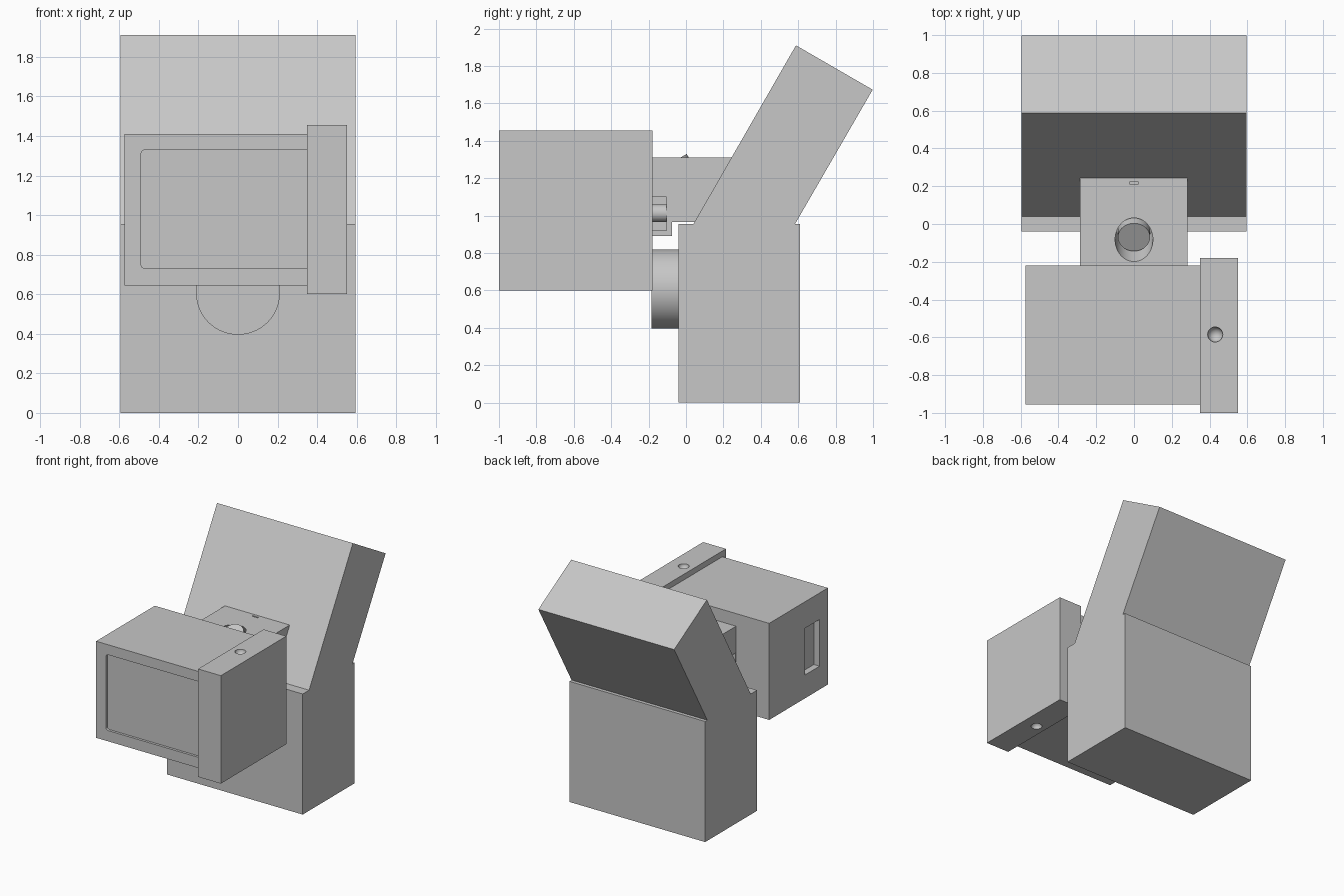
import bpy, bmesh, math
from mathutils import Matrix, Vector

if "Cube" in bpy.data.objects:
    bpy.data.objects.remove(bpy.data.objects["Cube"], do_unlink=True)

GREY = (0.57, 0.57, 0.57, 1)
grey = bpy.data.materials.new("plain_grey")
grey.use_nodes = True
grey.diffuse_color = GREY
grey.node_tree.nodes["Principled BSDF"].inputs["Base Color"].default_value = GREY


def finish(name, bm):
    bmesh.ops.recalc_face_normals(bm, faces=bm.faces)
    mesh = bpy.data.meshes.new(name)
    bm.to_mesh(mesh)
    bm.free()
    mesh.materials.append(grey)
    obj = bpy.data.objects.new(name, mesh)
    bpy.context.collection.objects.link(obj)
    return obj


def box(name, x, y, z, corner=0):
    """Box from axis ranges; corner rounds the edges running along y."""
    bm = bmesh.new()
    size = Vector((x[1] - x[0], y[1] - y[0], z[1] - z[0]))
    mid = Vector((sum(x), sum(y), sum(z))) / 2
    bmesh.ops.create_cube(bm, size=1, matrix=Matrix.Translation(mid) @ Matrix.Diagonal(size).to_4x4())
    if corner:
        edges = [e for e in bm.edges if abs(e.verts[0].co.y - e.verts[1].co.y) > size.y / 2]
        bmesh.ops.bevel(bm, geom=edges, offset=corner, segments=4, profile=0.5, affect='EDGES')
    return finish(name, bm)


def prism(name, x, profile):
    """Side profile of (y, z) points extruded across x."""
    bm = bmesh.new()
    face = bm.faces.new([bm.verts.new((x[0], y, z)) for y, z in profile])
    out = bmesh.ops.extrude_face_region(bm, geom=[face])
    moved = [v for v in out["geom"] if isinstance(v, bmesh.types.BMVert)]
    bmesh.ops.translate(bm, verts=moved, vec=(x[1] - x[0], 0, 0))
    return finish(name, bm)


def rod(name, radius, start, end):
    """Round rod between two points."""
    start, end = Vector(start), Vector(end)
    axis = end - start
    place = Matrix.Translation((start + end) / 2) @ axis.to_track_quat('Z', 'Y').to_matrix().to_4x4()
    bm = bmesh.new()
    bmesh.ops.create_cone(bm, cap_ends=True, segments=64, radius1=radius, radius2=radius,
                          depth=axis.length, matrix=place)
    return finish(name, bm)


def ball(name, radius, centre):
    bm = bmesh.new()
    bmesh.ops.create_uvsphere(bm, u_segments=32, v_segments=16, radius=radius,
                              matrix=Matrix.Translation(centre))
    return finish(name, bm)


def select(obj):
    bpy.ops.object.select_all(action='DESELECT')
    obj.select_set(True)
    bpy.context.view_layer.objects.active = obj


def cut(target, cutter):
    mod = target.modifiers.new("cut", 'BOOLEAN')
    mod.operation, mod.solver, mod.object = 'DIFFERENCE', 'EXACT', cutter
    select(target)
    bpy.ops.object.modifier_apply(modifier=mod.name)
    bpy.data.objects.remove(cutter, do_unlink=True)


def smooth(obj):
    select(obj)
    bpy.ops.object.shade_smooth_by_angle(angle=math.radians(30))


# Base block and the leaning block on top of it
WIDE = (-0.595, 0.595)
box("base_block", WIDE, (-0.04, 0.61), (0, 0.955))
prism("leaning_block", WIDE, [(-0.018, 0.855), (0.588, 1.91), (0.998, 1.673), (0.525, 0.855)])

# Round spacer on the front of the base
smooth(rod("round_spacer", 0.212, (0, -0.185, 0.607), (0, -0.02, 0.607)))

# Front housing with a shallow front panel and a side slot
housing = box("front_housing", (-0.575, 0.35), (-0.955, -0.22), (0.645, 1.41))
cut(housing, box("panel_cutter", (-0.49, 0.5), (-1.1, -0.935), (0.73, 1.33), 0.02))
cut(housing, box("slot_cutter", (-0.7, -0.525), (-0.85, -0.67), (0.83, 1.2)))

# End cover with a dimple above and below
cover = box("end_cover", (0.35, 0.55), (-1, -0.18), (0.6, 1.455))
for z in (0.6, 1.455):
    cut(cover, ball("dimple_cutter", 0.04, (0.43, -0.585, z)))
smooth(cover)

# Bracket joining the housing to the leaning block
bracket = prism("bracket", (-0.285, 0.283), [(-0.22, 0.89), (-0.075, 0.89), (-0.075, 0.965),
                                             (0.06, 0.965), (0.25, 1.31), (-0.22, 1.31)])
for side in (-1, 1):
    cut(bracket, box("side_cutter", sorted((side * 0.2, side * 0.4)), (-0.21, -0.105), (0.92, 1.1)))
    smooth(rod("side_pin", 0.047, (side * 0.23, -0.22, 1.013), (side * 0.23, -0.1, 1.013)))

# Tilted hole in the bracket, with a plug standing in it
plug_top = Vector((0, -0.07, 1.287))
tilt = Vector((0, -0.5, 0.866))
cut(bracket, rod("hole_cutter", 0.1, plug_top - tilt * 0.12, plug_top + tilt * 0.3))
cut(bracket, box("slit_cutter", (-0.025, 0.025), (0.212, 0.222), (1.28, 1.4)))
smooth(bracket)
smooth(rod("tilted_plug", 0.085, plug_top - tilt * 0.14, plug_top))
